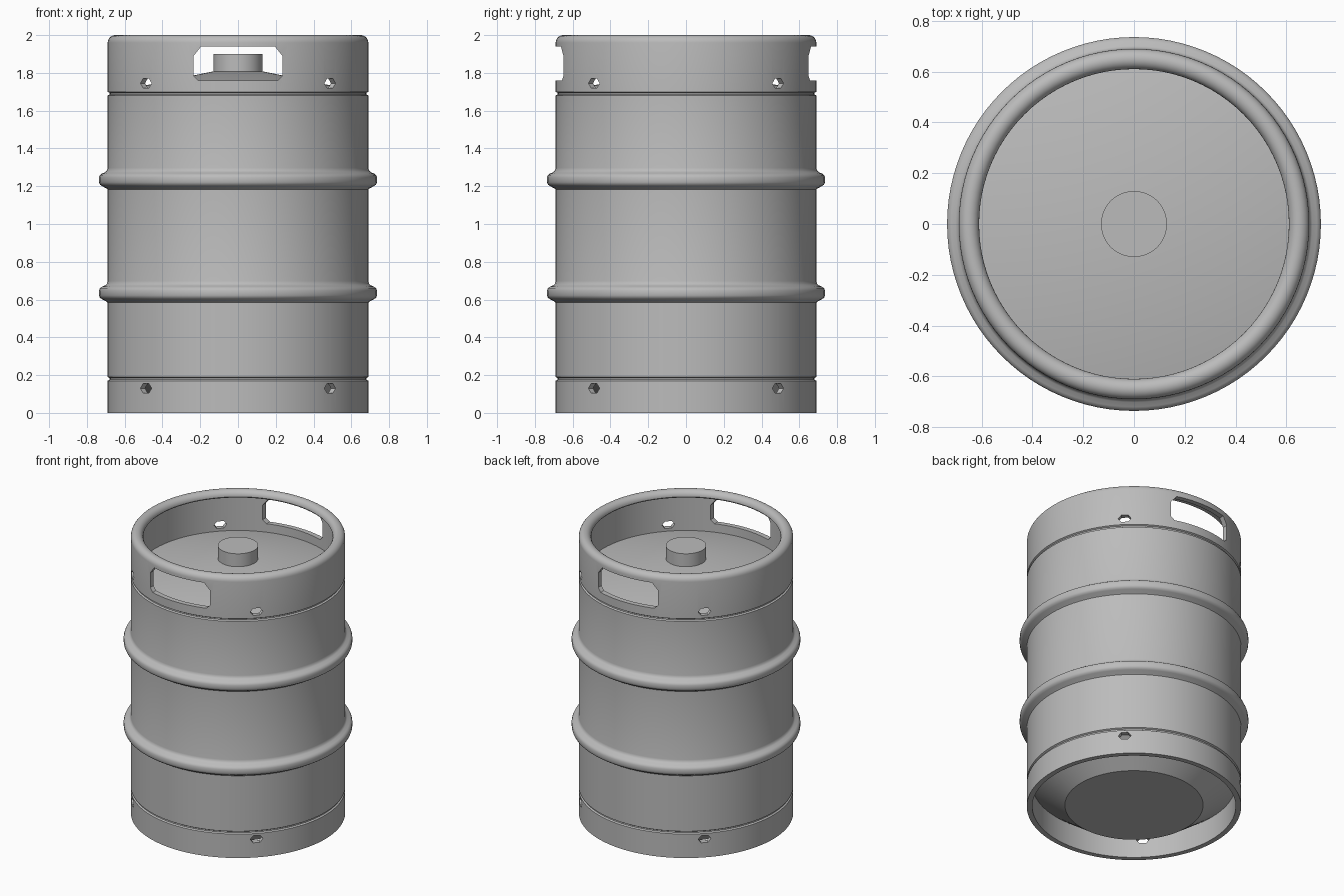
import bpy, bmesh, math
from mathutils import Matrix

default = bpy.data.objects.get("Cube")
if default:
    bpy.data.objects.remove(default, do_unlink=True)

steel = bpy.data.materials.new("brushed steel")
steel.use_nodes = True
colour = (0.5, 0.5, 0.5, 1)
steel.diffuse_color = colour
steel.node_tree.nodes["Principled BSDF"].inputs["Base Color"].default_value = colour


def make_object(name, bm):
    bmesh.ops.recalc_face_normals(bm, faces=bm.faces)
    mesh = bpy.data.meshes.new(name)
    bm.to_mesh(mesh)
    bm.free()
    mesh.materials.append(steel)
    obj = bpy.data.objects.new(name, mesh)
    bpy.context.collection.objects.link(obj)
    return obj


def lathe(name, profile, steps=96):
    """Spin (radius, height) points, which start and end on the axis."""
    bm = bmesh.new()
    verts = [bm.verts.new((r, 0, z)) for r, z in profile]
    edges = [bm.edges.new(pair) for pair in zip(verts, verts[1:])]
    bmesh.ops.spin(bm, geom=verts + edges, axis=(0, 0, 1), cent=(0, 0, 0),
                   angle=math.tau, steps=steps, use_duplicate=False)
    bmesh.ops.remove_doubles(bm, verts=bm.verts, dist=0.0001)
    return make_object(name, bm)


def add_prism(bm, outline, height, inner, angle):
    """Extrude an (across, up) outline outward from radius inner, turned about z."""
    verts = [bm.verts.new((inner, a, height + u)) for a, u in outline]
    face = bm.faces.new(verts)
    grown = bmesh.ops.extrude_face_region(bm, geom=[face], use_keep_orig=True)["geom"]
    tips = [g for g in grown if isinstance(g, bmesh.types.BMVert)]
    bmesh.ops.translate(bm, verts=tips, vec=(0.8 - inner, 0, 0))
    bmesh.ops.rotate(bm, verts=verts + tips, cent=(0, 0, 0),
                     matrix=Matrix.Rotation(angle, 3, 'Z'))


def smooth(obj):
    bpy.ops.object.select_all(action='DESELECT')
    obj.select_set(True)
    bpy.context.view_layer.objects.active = obj
    bpy.ops.object.shade_smooth_by_angle(angle=math.radians(35))


R, WALL = 0.69, 0.655


def groove(z):
    return [(R, z - 0.01), (R - 0.01, z - 0.004), (R - 0.01, z + 0.004), (R, z + 0.01)]


def rolling_rib(z):
    shape = [(0, -0.052), (0.008, -0.046), (0.03, -0.034), (0.041, -0.026), (0.046, -0.014),
             (0.046, 0.012), (0.041, 0.024), (0.03, 0.032), (0.012, 0.04), (0.004, 0.048), (0, 0.062)]
    return [(R + r, z + h) for r, h in shape]


# Shell: dished base, foot ring, ribbed barrel, rolled rim and shallow top
rim = [(0.65 + 0.04 * math.cos(i * math.pi / 12), 1.96 + 0.04 * math.sin(i * math.pi / 12))
       for i in range(13)]
profile = [(0, 0.01), (0.445, 0.01), (WALL, 0.165), (WALL, 0), (R, 0)]
profile += groove(0.18) + rolling_rib(0.636) + rolling_rib(1.235) + groove(1.69) + rim
profile += [(0.616, 1.952), (WALL, 1.95), (WALL, 1.7), (0, 1.835)]
barrel = lathe("barrel", profile)

# Hand grips at front and back, drain holes on the diagonals
grip = [(-0.195, 0.09), (0.195, 0.09), (0.235, 0.04), (0.235, -0.065),
        (0.21, -0.09), (-0.21, -0.09), (-0.235, -0.065), (-0.235, 0.04)]
hole = [(-0.042, 0), (-0.022, 0.025), (0.022, 0.025), (0.042, 0), (0.022, -0.025), (-0.022, -0.025)]
bm = bmesh.new()
for side in (-1, 1):
    add_prism(bm, grip, 1.85, 0.56, side * math.pi / 2)
for corner in range(4):
    for z in (0.13, 1.745):
        add_prism(bm, hole, z, 0.646, math.pi / 4 + corner * math.pi / 2)
cutter = make_object("opening_cutter", bm)
cutter.hide_render = True

cut = barrel.modifiers.new("openings", 'BOOLEAN')
cut.operation, cut.solver, cut.object = 'DIFFERENCE', 'EXACT', cutter
bpy.context.view_layer.objects.active = barrel
bpy.ops.object.modifier_apply(modifier=cut.name)
bpy.data.objects.remove(cutter, do_unlink=True)
smooth(barrel)

# Valve cap on the top
valve = lathe("valve_cap", [(0, 1.79), (0.13, 1.79), (0.13, 1.9), (0, 1.9)], 48)
smooth(valve)
